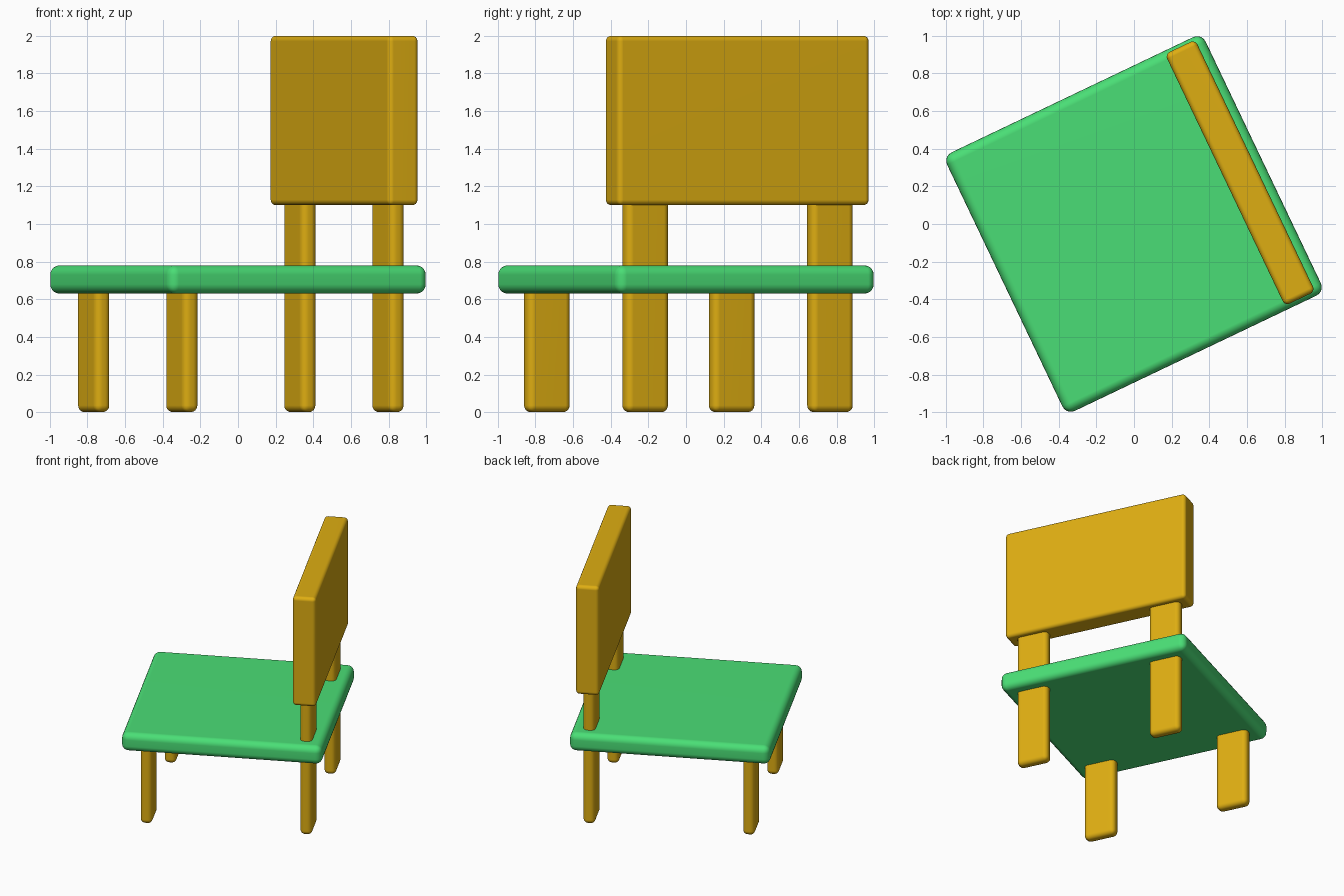
import bpy, bmesh, math
from mathutils import Matrix

if "Cube" in bpy.data.objects:
    bpy.data.objects.remove(bpy.data.objects["Cube"])

TURN = Matrix.Rotation(math.radians(25.5), 4, 'Z')   # whole chair is turned


def material(name, rgb):
    m = bpy.data.materials.new(name)
    m.diffuse_color = (*rgb, 1)
    m.use_nodes = True
    m.node_tree.nodes["Principled BSDF"].inputs["Base Color"].default_value = m.diffuse_color
    return m


wood = material("golden yellow", (0.73, 0.42, 0.006))
green = material("green", (0.068, 0.73, 0.18))


def rounded_box(name, u, v, z0, z1, half_u, half_v, radius, mat):
    """Soft-edged box, placed in the chair's own axes (u = towards the back)."""
    bm = bmesh.new()
    bmesh.ops.create_cube(bm, size=1)
    bmesh.ops.scale(bm, vec=(2 * half_u, 2 * half_v, z1 - z0), verts=bm.verts)
    bmesh.ops.translate(bm, vec=(u, v, (z0 + z1) / 2), verts=bm.verts)
    bmesh.ops.transform(bm, matrix=TURN, verts=bm.verts)
    mesh = bpy.data.meshes.new(name)
    bm.to_mesh(mesh)
    bm.free()
    mesh.materials.append(mat)
    ob = bpy.data.objects.new(name, mesh)
    bpy.context.collection.objects.link(ob)
    bev = ob.modifiers.new("round edges", 'BEVEL')
    bev.width = radius
    bev.segments = 5
    mesh.polygons.foreach_set("use_smooth", [True] * len(mesh.polygons))
    wn = ob.modifiers.new("flat faces", 'WEIGHTED_NORMAL')
    wn.keep_sharp = True
    return ob


# seat and backrest
rounded_box("seat", 0, 0, 0.63, 0.78, 0.761, 0.761, 0.05, green)
rounded_box("backrest", 0.626, 0.003, 1.1, 2.0, 0.089, 0.741, 0.028, wood)

# legs: the back pair runs up through the seat to carry the backrest
for side, v in (("right", -0.539), ("left", 0.549)):
    rounded_box(f"front_leg_{side}", -0.588, v, 0, 0.70, 0.045, 0.126, 0.036, wood)
    rounded_box(f"back_leg_{side}", 0.626, v, 0, 1.16, 0.045, 0.126, 0.036, wood)
